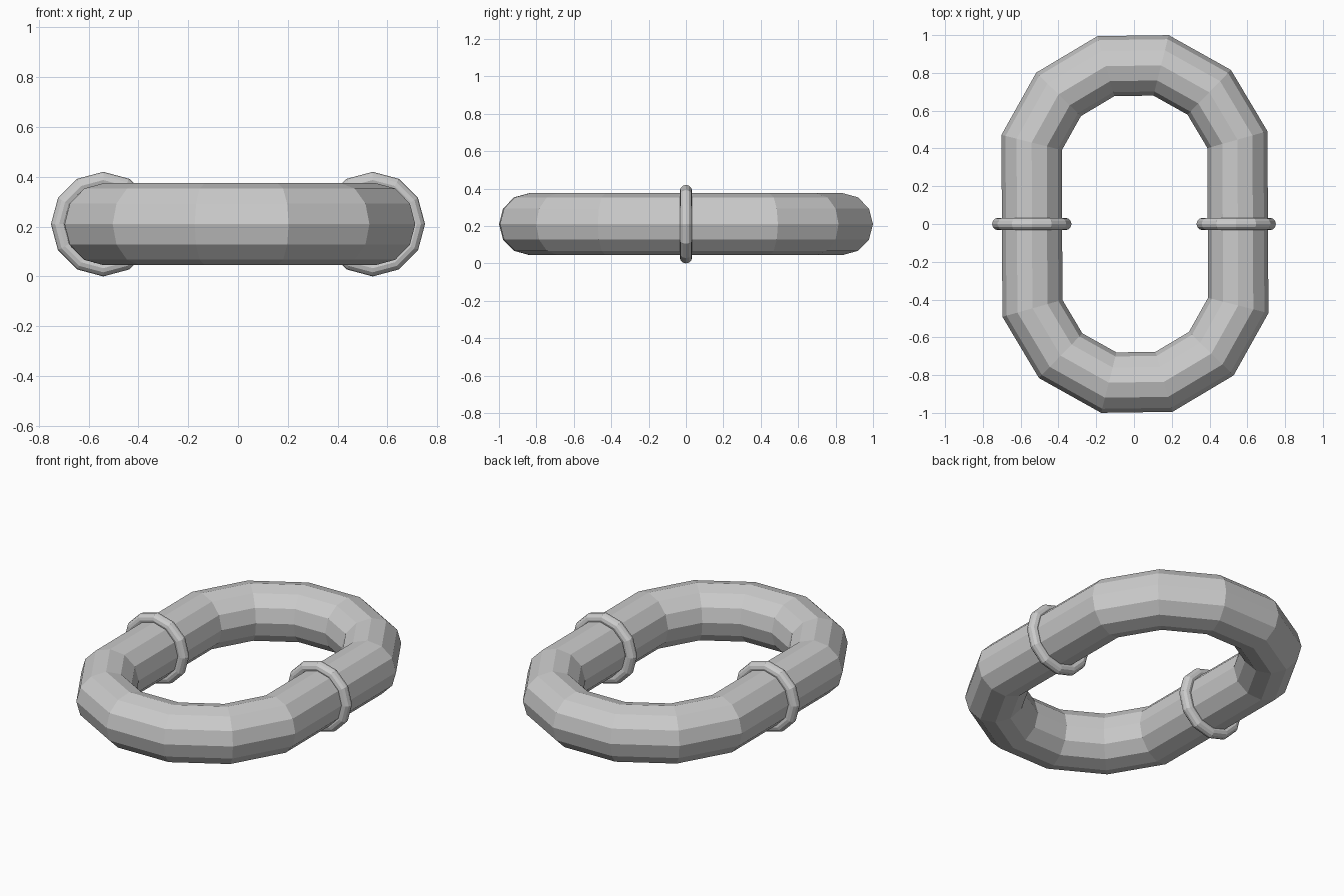
import bpy, bmesh
from math import sin, cos, pi, radians

if "Cube" in bpy.data.objects:
    bpy.data.objects.remove(bpy.data.objects["Cube"])


def loft_loop(name, sections):
    """Closed tube skinned through a loop of cross-sections."""
    bm = bmesh.new()
    rings = [[bm.verts.new(p) for p in s] for s in sections]
    n, m = len(rings), len(rings[0])
    for i in range(n):
        a, b = rings[i], rings[(i + 1) % n]
        for j in range(m):
            k = (j + 1) % m
            bm.faces.new((a[j], b[j], b[k], a[k]))
    bmesh.ops.recalc_face_normals(bm, faces=bm.faces)
    mesh = bpy.data.meshes.new(name)
    bm.to_mesh(mesh)
    bm.free()
    obj = bpy.data.objects.new(name, mesh)
    bpy.context.collection.objects.link(obj)
    return obj


SIDES = 12
ANGLES = [2 * pi * j / SIDES for j in range(SIDES)]
CENTRE_Z = 0.21

# Oval link: a 12-segment torus split in two and stretched along y
sections = []
for i in range(SIDES):
    a = radians(15.8 + 30 * i)
    shift = 0.293 if sin(a) > 0 else -0.293
    sections.append([(0.005 + (0.564 + 0.165 * cos(t)) * cos(a),
                      shift + (0.564 + 0.165 * cos(t)) * sin(a),
                      CENTRE_Z + 0.165 * sin(t)) for t in ANGLES])
loft_loop("oval_link", sections)

# Thin bands wrapped around the two straight sides
for side, x in (("left", -0.541), ("right", 0.541)):
    sections = [[(x + (0.177 + 0.033 * cos(t)) * cos(a),
                  0.033 * sin(t),
                  CENTRE_Z + (0.177 + 0.033 * cos(t)) * sin(a)) for t in ANGLES]
                for a in ANGLES]
    loft_loop(side + "_band", sections)
